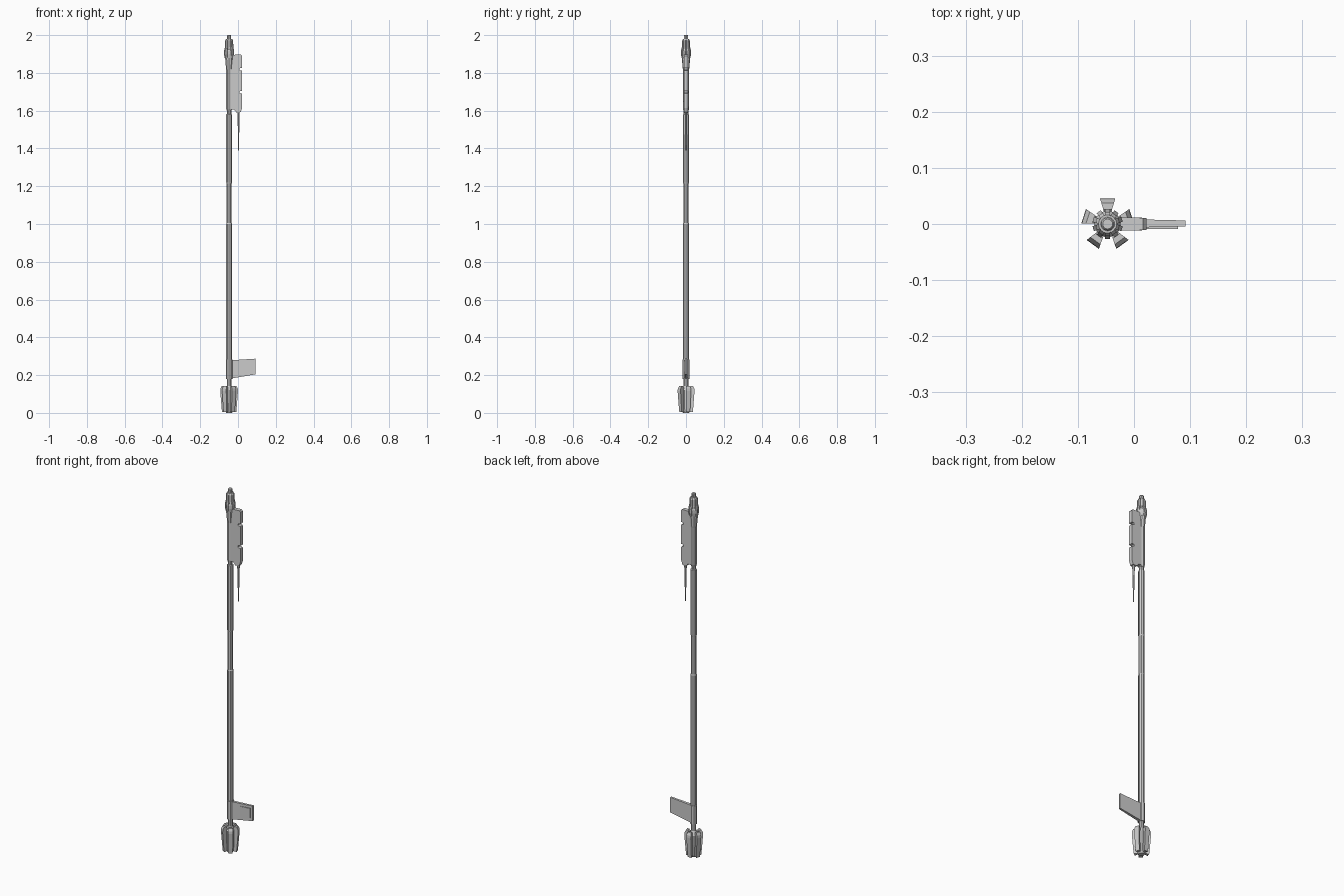
import bpy, bmesh, math
from mathutils import Matrix, Vector

if "Cube" in bpy.data.objects:
    bpy.data.objects.remove(bpy.data.objects["Cube"])

CX = -0.047  # shaft axis


def finish(name, bm):
    bmesh.ops.recalc_face_normals(bm, faces=bm.faces)
    me = bpy.data.meshes.new(name)
    bm.to_mesh(me)
    bm.free()
    ob = bpy.data.objects.new(name, me)
    bpy.context.collection.objects.link(ob)
    return ob


def lathe(name, prof, n):
    """Faceted turned part from (radius, z) points."""
    bm = bmesh.new()
    rings = []
    for r, z in prof:
        rings.append([bm.verts.new((CX + r * math.cos(2 * math.pi * (i + .5) / n),
                                    r * math.sin(2 * math.pi * (i + .5) / n), z)) for i in range(n)])
    for a, b in zip(rings, rings[1:]):
        for i in range(n):
            j = (i + 1) % n
            bm.faces.new((a[i], a[j], b[j], b[i]))
    bm.faces.new(rings[0])
    bm.faces.new(rings[-1])
    return finish(name, bm)


def plate(name, prof, half, y0=0.0):
    """Plate from an (x, z) outline; half(x) gives the half thickness."""
    bm = bmesh.new()
    f = [bm.verts.new((x, y0 - half(x), z)) for x, z in prof]
    b = [bm.verts.new((x, y0 + half(x), z)) for x, z in prof]
    bm.faces.new(f)
    bm.faces.new(b[::-1])
    for i in range(len(f)):
        j = (i + 1) % len(f)
        bm.faces.new((f[i], f[j], b[j], b[i]))
    return finish(name, bm)


def flanges(name, prof, half, count, start):
    """Ribs with an (r, z) outline repeated around the shaft."""
    for k in range(count):
        ob = plate(f"{name}_{k + 1}", prof, half)
        ob.data.transform(Matrix.Translation((CX, 0, 0)) @
                          Matrix.Rotation(math.radians(start + 360 * k / count), 4, 'Z'))


# Shaft with thinner grip, fin sleeve and blade sleeve
lathe("shaft", [(.013, .12), (.013, .185), (.016, .185), (.016, 1.0), (.0145, 1.005),
                (.0145, 1.215), (.016, 1.22), (.016, 1.58), (.012, 1.582), (.012, 1.62)], 10)
lathe("fin_sleeve", [(.0185, .18), (.0185, .282)], 10)
lathe("blade_sleeve", [(.014, 1.6), (.0165, 1.61), (.0165, 1.83)], 10)

# Top head: flared core, ribs and tip
lathe("head_core", [(.0165, 1.815), (.022, 1.875), (.0245, 1.895), (.0245, 1.912),
                    (.018, 1.925), (.017, 1.975), (.0115, 1.98), (.0115, 1.997), (.009, 2.0)], 10)
flanges("head_rib", [(.012, 1.87), (.023, 1.88), (.027, 1.9), (.027, 1.917), (.022, 1.935),
                     (.021, 1.97), (.016, 1.979), (.012, 1.979)],
        lambda r: .0045, 10, 18)

# Bottom mace: core and five wedge flanges
lathe("mace_core", [(.016, 0), (.021, .01), (.024, .07), (.024, .12), (.014, .142)], 10)
flanges("mace_flange", [(.015, .006), (.036, .004), (.0385, .03), (.045, .115), (.044, .128),
                        (.037, .142), (.026, .142), (.015, .13)],
        lambda r: .3 * r, 5, 90)

# Notched blade beside the upper shaft
plate("blade", [(CX, 1.895), (.016, 1.897), (.022, 1.89), (.022, 1.825), (.010, 1.825),
                (.007, 1.815), (.021, 1.812), (.022, 1.808), (.022, 1.705), (.010, 1.705),
                (.007, 1.694), (.021, 1.690), (.022, 1.686), (.022, 1.615), (.014, 1.592),
                (-.008, 1.590), (-.02, 1.605), (CX, 1.605)],
      lambda x: .012 - .06 * max(0, x))

# Hanging spike under the blade
bm = bmesh.new()
bmesh.ops.create_cone(bm, cap_ends=True, segments=6, radius1=.002, radius2=.007, depth=.215,
                      matrix=Matrix.Translation((.003, 0, 1.4975)))
finish("spike", bm)

# Lower fin with a raised panel on its front
plate("fin", [(CX, .18), (.092, .204), (.092, .287), (CX, .278)], lambda x: .0085 - .035 * max(0, x), .001)
plate("fin_panel", [(.02, .207), (.078, .219), (.078, .272), (.02, .268)], lambda x: .003, -.0055)
